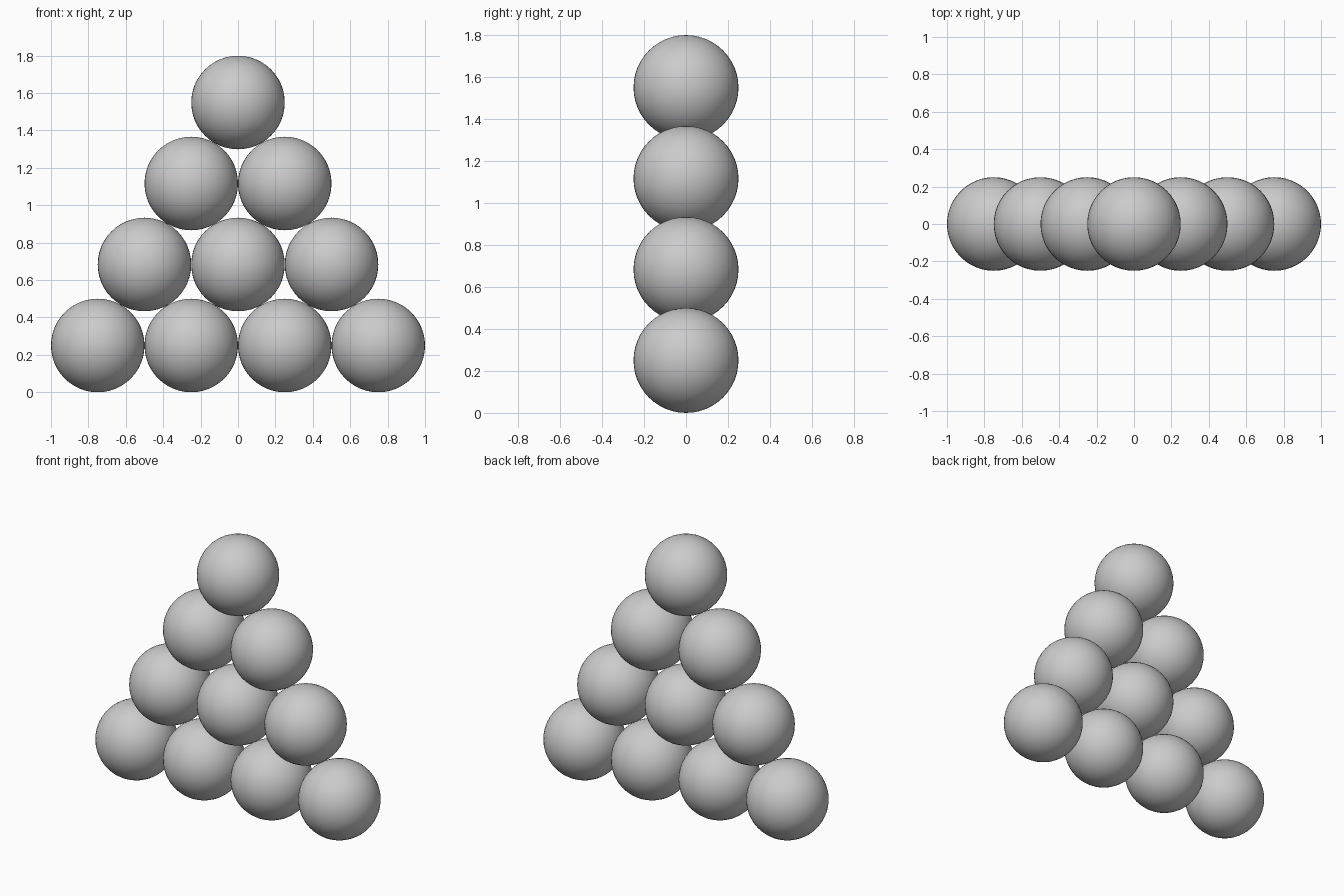
import bpy
import math

if "Cube" in bpy.data.objects:
    bpy.data.objects.remove(bpy.data.objects["Cube"])

RADIUS = 0.25
ROWS = 4
ROW_RISE = RADIUS * math.sqrt(3)  # height between nested rows


def add_ball(name, x, z):
    bpy.ops.mesh.primitive_uv_sphere_add(
        segments=48, ring_count=24, radius=RADIUS, location=(x, 0, z))
    bpy.context.object.name = name
    bpy.ops.object.shade_smooth()


# Triangular stack: four balls at the bottom, one at the top
for row in range(ROWS):
    count = ROWS - row
    for i in range(count):
        x = (i - (count - 1) / 2) * 2 * RADIUS
        add_ball(f"ball_row{row + 1}_{i + 1}", x, RADIUS + row * ROW_RISE)
